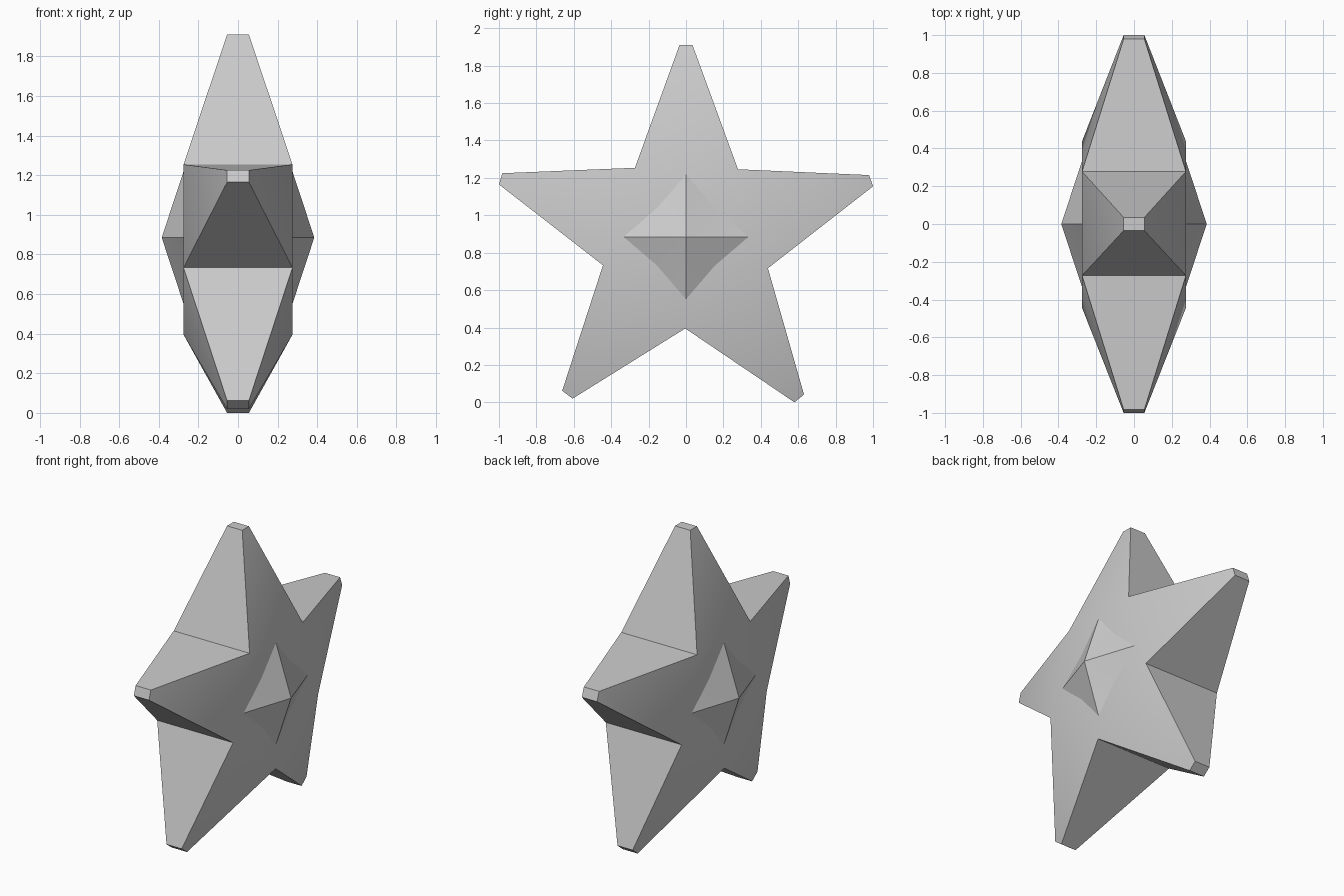
import bpy
from math import sin, cos, pi, radians

if "Cube" in bpy.data.objects:
    bpy.data.objects.remove(bpy.data.objects["Cube"])

ROOT_X, TIP_X = 0.275, 0.055      # half thickness at the core and at the arm tips

# Star profile in (y, z): core corners, then the two tip corners of each arm
core = [(-0.273, 1.254), (0.278, 1.246), (0.438, 0.717), (-0.004, 0.395), (-0.444, 0.733)]
tips = [((-0.035, 1.91), (0.035, 1.91)),
        ((0.979, 1.215), (1.0, 1.155)),
        ((0.631, 0.042), (0.58, 0.0)),
        ((-0.606, 0.02), (-0.662, 0.062)),
        ((-1.0, 1.165), (-0.982, 1.225))]


def make_object(name, verts, faces):
    mesh = bpy.data.meshes.new(name)
    mesh.from_pydata(verts, [], faces)
    obj = bpy.data.objects.new(name, mesh)
    bpy.context.collection.objects.link(obj)
    bpy.ops.object.select_all(action='DESELECT')
    obj.select_set(True)
    bpy.context.view_layer.objects.active = obj
    bpy.ops.object.mode_set(mode='EDIT')
    bpy.ops.mesh.select_all(action='SELECT')
    bpy.ops.mesh.normals_make_consistent(inside=False)
    bpy.ops.object.mode_set(mode='OBJECT')
    bpy.ops.object.shade_smooth_by_angle(angle=radians(30))
    return obj


# Star body: pentagon core with five tapering, blunt-ended arms
verts = [(s * ROOT_X, y, z) for s in (1, -1) for y, z in core]
faces = [(0, 1, 2, 3, 4), (9, 8, 7, 6, 5)]
for i, (p, q) in enumerate(tips):
    a, b = i, (i + 1) % 5
    n = len(verts)
    verts += [(s * TIP_X, *c) for s in (1, -1) for c in (p, q)]
    root = (a, b, b + 5, a + 5)
    tip = (n, n + 1, n + 3, n + 2)
    faces.append(tip)
    for k in range(4):
        m = (k + 1) % 4
        faces.append((root[k], root[m], tip[m], tip[k]))
make_object("star_body", verts, faces)

# Central bosses: shallow four-pointed smooth peaks on both broad sides
for side, name in ((1, "boss_right"), (-1, "boss_left")):
    ring = []
    for k in range(8):
        r = 0.34 if k % 2 == 0 else 0.222
        ring.append((side * 0.273, r * cos(k * pi / 4), 0.885 + r * sin(k * pi / 4)))
    verts = ring + [(side * 0.385, 0, 0.885)]
    faces = [(k, (k + 1) % 8, 8) for k in range(8)] + [tuple(range(8))]
    make_object(name, verts, faces)
